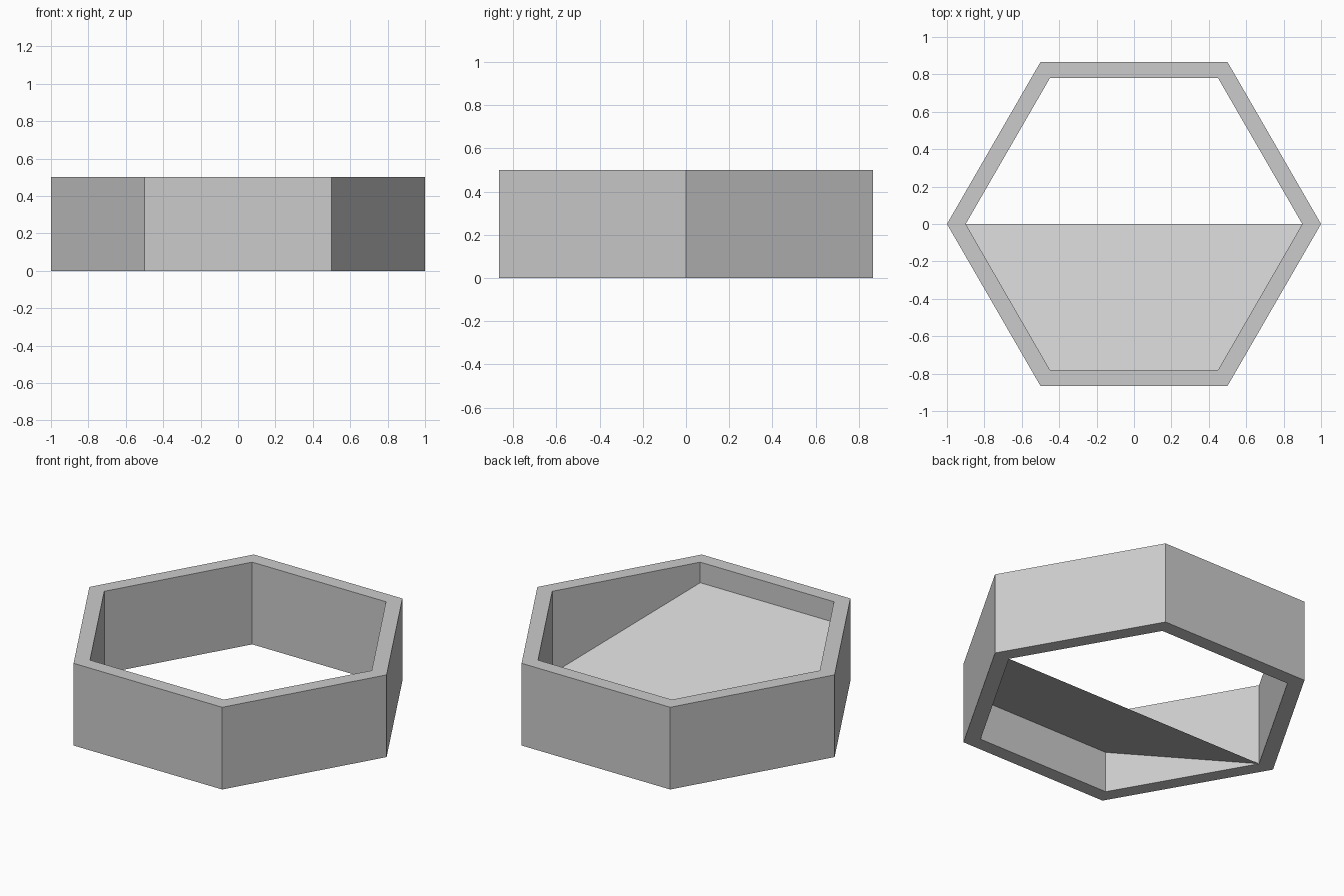
import bpy
import math

if "Cube" in bpy.data.objects:
    bpy.data.objects.remove(bpy.data.objects["Cube"])


def make_object(name, verts, faces):
    mesh = bpy.data.meshes.new(name)
    mesh.from_pydata(verts, [], faces)
    mesh.update()
    obj = bpy.data.objects.new(name, mesh)
    bpy.context.collection.objects.link(obj)
    return obj


def hexagon(radius, z):
    return [(radius * math.cos(math.radians(60 * i)),
             radius * math.sin(math.radians(60 * i)), z) for i in range(6)]


OUTER, INNER, HEIGHT = 1.0, 0.9, 0.5

# Hollow hexagonal wall: four rings joined in a closed loop
verts = (hexagon(OUTER, 0) + hexagon(OUTER, HEIGHT)
         + hexagon(INNER, HEIGHT) + hexagon(INNER, 0))
faces = []
for ring in range(4):
    a, b = ring * 6, (ring + 1) % 4 * 6
    for i in range(6):
        j = (i + 1) % 6
        faces.append((a + i, a + j, b + j, b + i))
make_object("hexagonal_wall", verts, faces)

# Sloping wedge across the front half, knife edge on the centre line
half, depth = INNER / 2, INNER * math.sqrt(3) / 2
low, high = 0.25, 0.375
wedge = [(-INNER, 0, 0), (INNER, 0, 0),
         (half, -depth, low), (-half, -depth, low),
         (half, -depth, high), (-half, -depth, high)]
make_object("sloping_ramp", wedge,
            [(0, 1, 2, 3), (0, 5, 4, 1), (3, 2, 4, 5), (1, 4, 2), (0, 3, 5)])
